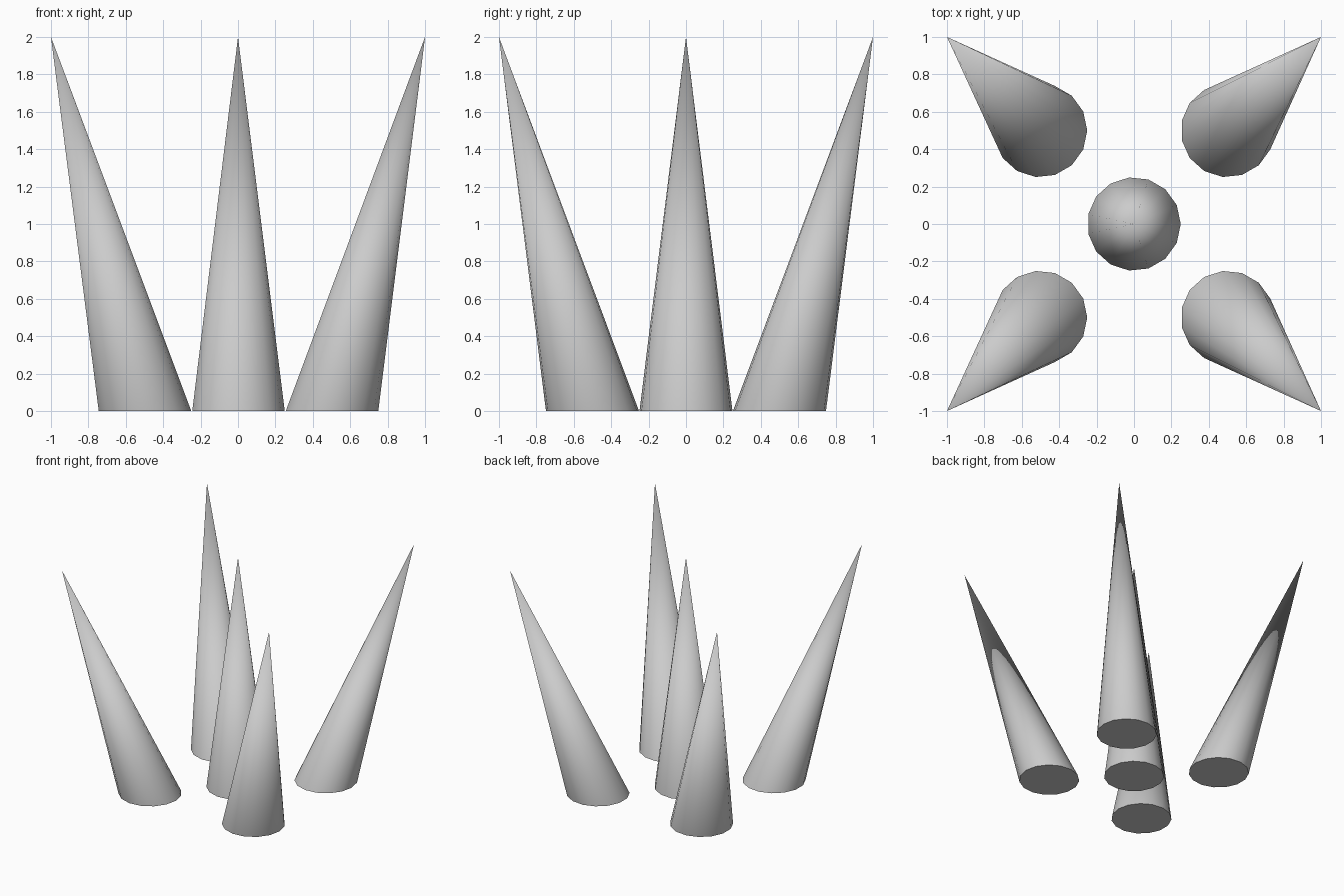
import bpy, bmesh
from math import sin, cos, radians, tau

if "Cube" in bpy.data.objects:
    bpy.data.objects.remove(bpy.data.objects["Cube"])

SIDES, RADIUS, HEIGHT = 15, 0.25, 2.0


def spike(name, base, tip):
    """Cone with a flat base on the ground, its tip leaning to a given point."""
    bm = bmesh.new()
    ring = [bm.verts.new((base[0] + RADIUS * cos(tau * i / SIDES),
                          base[1] + RADIUS * sin(tau * i / SIDES), 0))
            for i in range(SIDES)]
    apex = bm.verts.new((tip[0], tip[1], HEIGHT))
    bm.faces.new(ring[::-1])
    for i in range(SIDES):
        bm.faces.new((ring[i], ring[(i + 1) % SIDES], apex))
    mesh = bpy.data.meshes.new(name)
    bm.to_mesh(mesh)
    bm.free()
    obj = bpy.data.objects.new(name, mesh)
    bpy.context.collection.objects.link(obj)
    # Smooth sides, sharp base rim
    bpy.ops.object.select_all(action='DESELECT')
    obj.select_set(True)
    bpy.context.view_layer.objects.active = obj
    bpy.ops.object.shade_smooth_by_angle(angle=radians(40))


# Upright middle spike
spike("center_spike", (0, 0), (0, 0))

# Four corner spikes leaning outward
for x, side in ((-1, "left"), (1, "right")):
    for y, end in ((-1, "front"), (1, "back")):
        spike(f"{end}_{side}_spike", (0.5 * x, 0.5 * y), (x, y))
